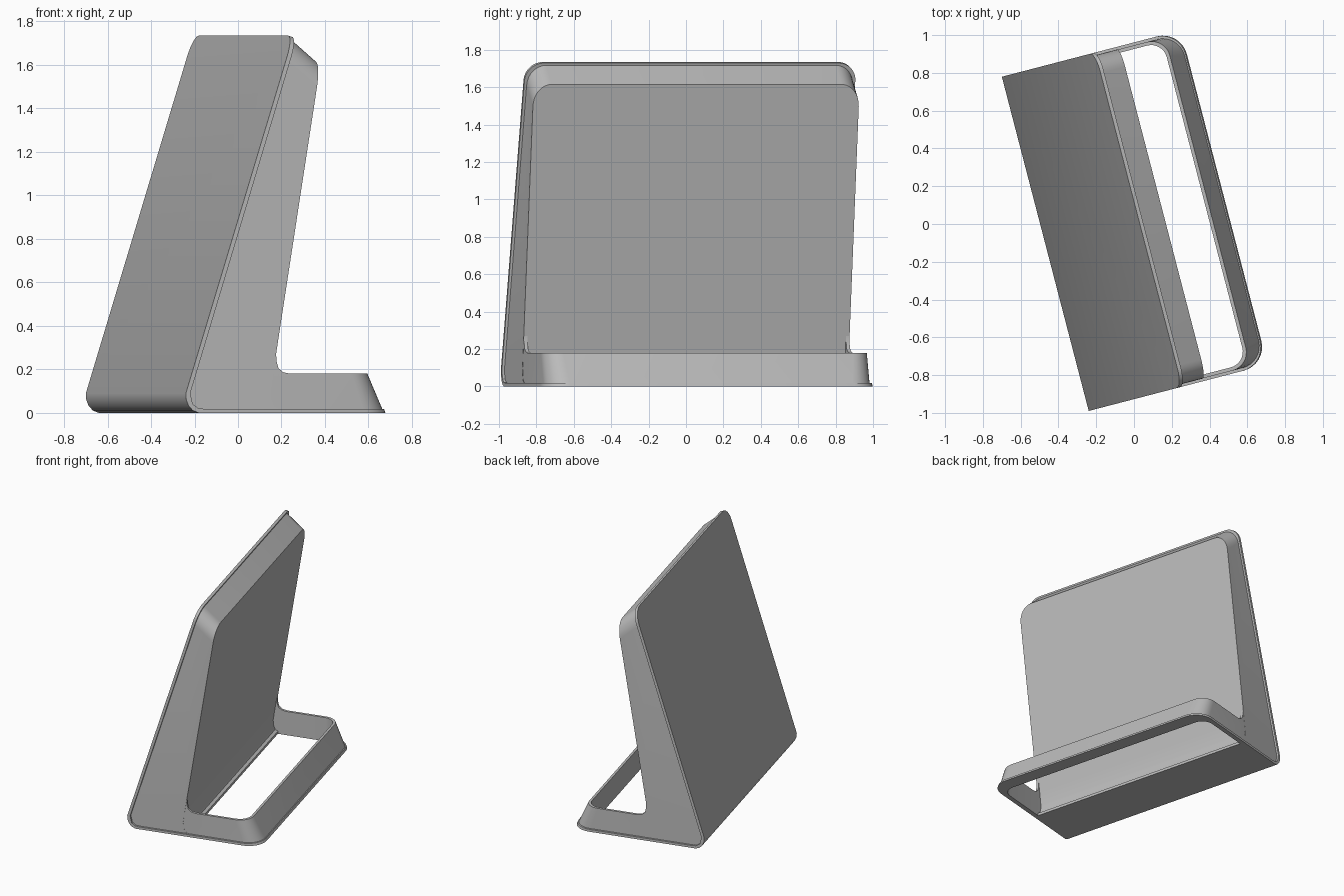
import bpy, bmesh, math
from mathutils import Matrix

cube = bpy.data.objects.get("Cube")
if cube:
    bpy.data.objects.remove(cube, do_unlink=True)

grey = bpy.data.materials.new("matte_grey")
grey.use_nodes = True
colour = (0.5, 0.5, 0.5, 1)
grey.diffuse_color = colour
grey.node_tree.nodes["Principled BSDF"].inputs["Base Color"].default_value = colour

# The stand is built square, then turned about the vertical axis
TURN = Matrix.Rotation(math.radians(14.57), 4, "Z") @ Matrix.Translation((0, 0.0165, 0))
HALF = 0.914           # half width of the lip
BODY = HALF - 0.014    # half width of the body inside the lip


def finish(name, bm):
    bmesh.ops.recalc_face_normals(bm, faces=bm.faces)
    bm.transform(TURN)
    mesh = bpy.data.meshes.new(name)
    bm.to_mesh(mesh)
    bm.free()
    mesh.materials.append(grey)
    obj = bpy.data.objects.new(name, mesh)
    bpy.context.collection.objects.link(obj)
    bpy.ops.object.select_all(action="DESELECT")
    obj.select_set(True)
    bpy.context.view_layer.objects.active = obj
    bpy.ops.object.shade_smooth_by_angle(angle=math.radians(35))


def extrude_profile(name, profile, y0, y1, round_edge=None, radius=0.1):
    """Extrude a side profile across the width; round the ends of one top edge."""
    bm = bmesh.new()
    sides = [[bm.verts.new((x, y, z)) for x, z in profile] for y in (y0, y1)]
    n = len(profile)
    for side in sides:
        bm.faces.new(side)
    for i in range(n):
        j = (i + 1) % n
        bm.faces.new((sides[0][i], sides[0][j], sides[1][j], sides[1][i]))
    if round_edge:
        a, b = round_edge
        edges = [bm.edges.get((s[a], s[b])) for s in sides]
        bmesh.ops.bevel(bm, geom=edges, offset=radius, segments=8,
                        profile=0.5, affect="EDGES")
    finish(name, bm)


def u_path(front, half, radius, back, z):
    """U-shaped path, open at the back, with rounded front corners."""
    pts = [(back, -half, z)]
    for sign, start in ((-1, -90), (1, 0)):
        for k in range(9):
            a = math.radians(start + k * 90 / 8)
            pts.append((front - radius + radius * math.cos(a),
                        sign * (half - radius) + radius * math.sin(a), z))
    return pts + [(back, half, z)]


def u_frame(name, paths):
    """Join U paths into a closed frame section."""
    bm = bmesh.new()
    rows = [[bm.verts.new(p) for p in path] for path in paths]
    for r in range(len(rows)):
        a, b = rows[r], rows[(r + 1) % len(rows)]
        for i in range(len(a) - 1):
            bm.faces.new((a[i], a[i + 1], b[i + 1], b[i]))
    for end in (0, -1):
        bm.faces.new([row[end] for row in rows])
    finish(name, bm)


# Solid leaning wedge that carries the rest face
extrude_profile("wedge_body", [
    (-0.40, 0), (-0.448, 0.035), (-0.463, 0.09), (0.042, 1.72), (0.164, 1.615),
    (-0.06, 0.2), (-0.075, 0.1), (-0.072, 0.06), (-0.06, 0.03), (-0.04, 0.02),
    (-0.04, 0)], -BODY, BODY, (3, 4))

# Thin back plate with a lip around the wedge
extrude_profile("back_plate", [
    (-0.40, 0), (-0.42, 0), (-0.448, 0.011), (-0.468, 0.033), (-0.479, 0.06),
    (-0.481, 0.09), (0.03, 1.735), (0.049, 1.729), (-0.46, 0.09),
    (-0.448, 0.04), (-0.42, 0.02), (-0.40, 0.02)], -HALF, HALF, (6, 7))

# Low front frame, sloped outside and upright inside
INNER = (0.39, BODY - 0.02, 0.085)
u_frame("front_frame", [
    u_path(0.487, BODY - 0.001, 0.12, -0.15, 0.01),
    u_path(0.408, BODY - 0.001, 0.1, -0.15, 0.18),
    u_path(*INNER, -0.15, 0.18),
    u_path(*INNER, -0.15, 0.01)])

# Thin lip around the foot
u_frame("foot_lip", [
    u_path(0.497, HALF, 0.13, -0.41, 0),
    u_path(0.490, HALF, 0.13, -0.41, 0.018),
    u_path(*INNER, -0.41, 0.018),
    u_path(*INNER, -0.41, 0)])

# Small fillets where the frame meets the wedge
for name, s in (("right_fillet", -1), ("left_fillet", 1)):
    extrude_profile(name, [(-0.1, 0.17), (0.02, 0.17), (0.02, 0.18), (-0.015, 0.187),
                           (-0.037, 0.205), (-0.047, 0.24), (-0.048, 0.27), (-0.1, 0.27)],
                    s * (BODY - 0.02), s * (BODY - 0.001))
